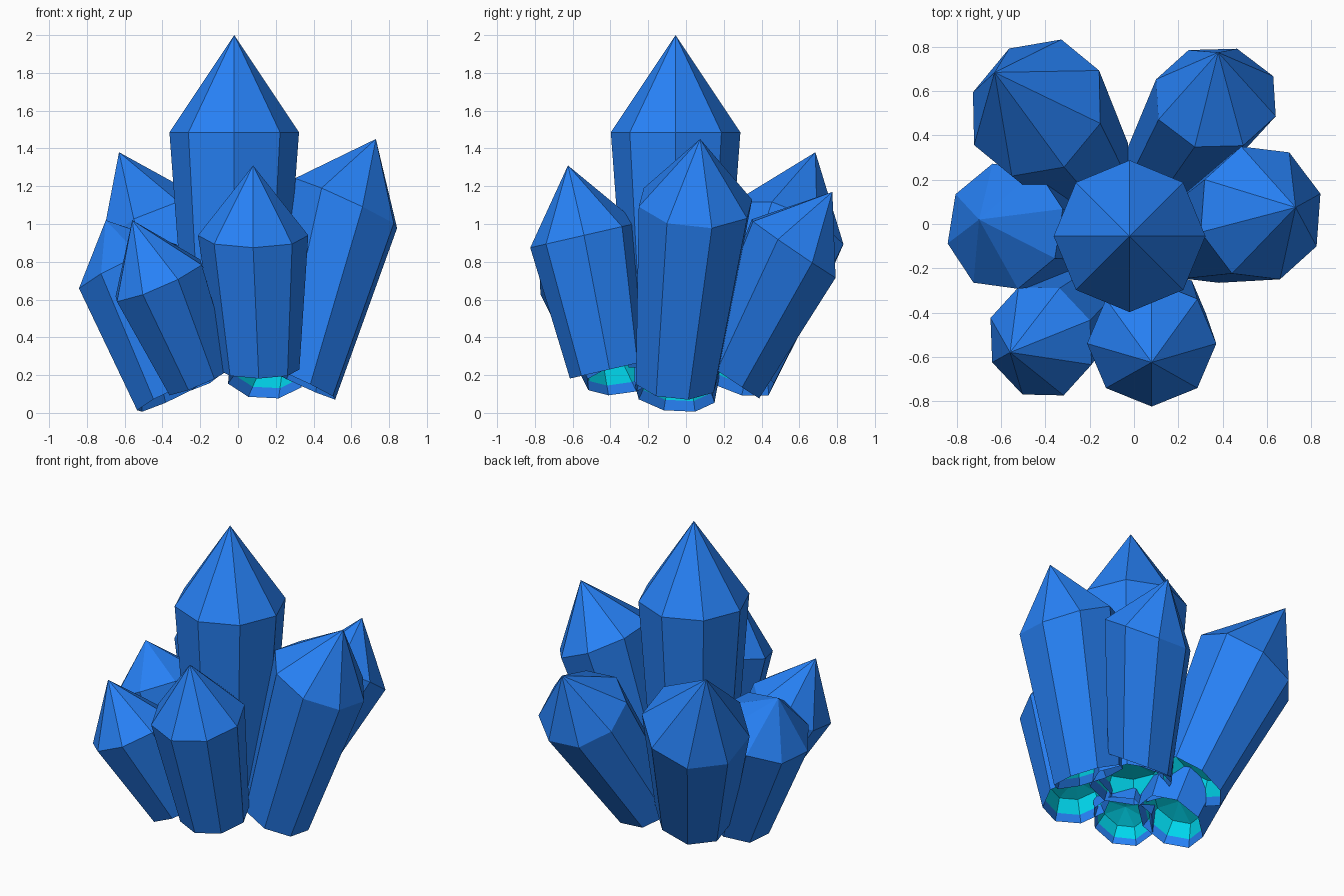
import bpy, bmesh, math
from mathutils import Vector

if "Cube" in bpy.data.objects:
    bpy.data.objects.remove(bpy.data.objects["Cube"])

SIDES = 8

def material(name, rgb):
    m = bpy.data.materials.new(name)
    m.diffuse_color = (*rgb, 1)
    m.use_nodes = True
    m.node_tree.nodes["Principled BSDF"].inputs["Base Color"].default_value = m.diffuse_color
    return m

BLUE = material("crystal_blue", (0.02, 0.22, 0.92))
CYAN = material("core_cyan", (0.0, 0.68, 0.85))

def crystal(name, tip, shoulder, base, r_top, r_base, phase):
    tip, shoulder, base = Vector(tip), Vector(shoulder), Vector(base)
    axis = (tip - shoulder).normalized()
    up = (shoulder - base).normalized()
    rot = Vector((0, 0, 1)).rotation_difference(axis)
    bm = bmesh.new()

    def ring(c, r):
        out = []
        for i in range(SIDES):
            a = math.radians(phase) + i * math.tau / SIDES
            out.append(bm.verts.new(c + rot @ Vector((r * math.cos(a), r * math.sin(a), 0))))
        return out

    def bridge(a, b, mat=0):
        for i in range(SIDES):
            j = (i + 1) % SIDES
            bm.faces.new((a[i], a[j], b[j], b[i])).material_index = mat

    def point(a, p, mat=0):
        v = bm.verts.new(p)
        for i in range(SIDES):
            bm.faces.new((a[i], a[(i + 1) % SIDES], v)).material_index = mat

    # tapered body and pointed tip
    top = ring(shoulder, r_top)
    bottom = ring(base, r_base)
    bridge(bottom, top)
    point(top, tip)
    # hollow underside: blue lip, then a cyan core
    lip = ring(base + up * 0.05, r_base * 0.9)
    core = ring(base + up * 0.14, r_base * 0.72)
    bridge(lip, bottom)
    bridge(core, lip, 1)
    point(core, base + up * 0.17, 1)
    bmesh.ops.recalc_face_normals(bm, faces=bm.faces[:])

    me = bpy.data.meshes.new(name)
    bm.to_mesh(me)
    bm.free()
    me.materials.append(BLUE)
    me.materials.append(CYAN)
    bpy.context.collection.objects.link(bpy.data.objects.new(name, me))

# name, tip, shoulder centre, base centre, shoulder radius, base radius, ring angle
crystal("center_crystal", (-.02, -.055, 2), (-.02, -.055, 1.485), (-.02, -.055, .24), .343, .25, 0)
crystal("front_crystal", (.08, -.625, 1.31), (.08, -.54, .94), (.11, -.405, .23), .292, .215, 0)
crystal("right_crystal", (.73, .075, 1.45), (.572, .05, 1.11), (.32, -.05, .165), .313, .225, 17)
crystal("back_right_crystal", (.38, .775, 1.17), (.37, .57, .87), (.145, .225, .19), .287, .21, 25)
crystal("back_left_crystal", (-.63, .685, 1.38), (-.44, .525, .96), (-.23, .245, .205), .335, .24, 28)
crystal("left_crystal", (-.70, .02, 1.02), (-.582, -.01, .775), (-.34, -.06, .1), .295, .22, 14)
crystal("front_left_crystal", (-.56, -.58, 1.02), (-.42, -.53, .70), (-.2, -.34, .175), .265, .195, 23)
